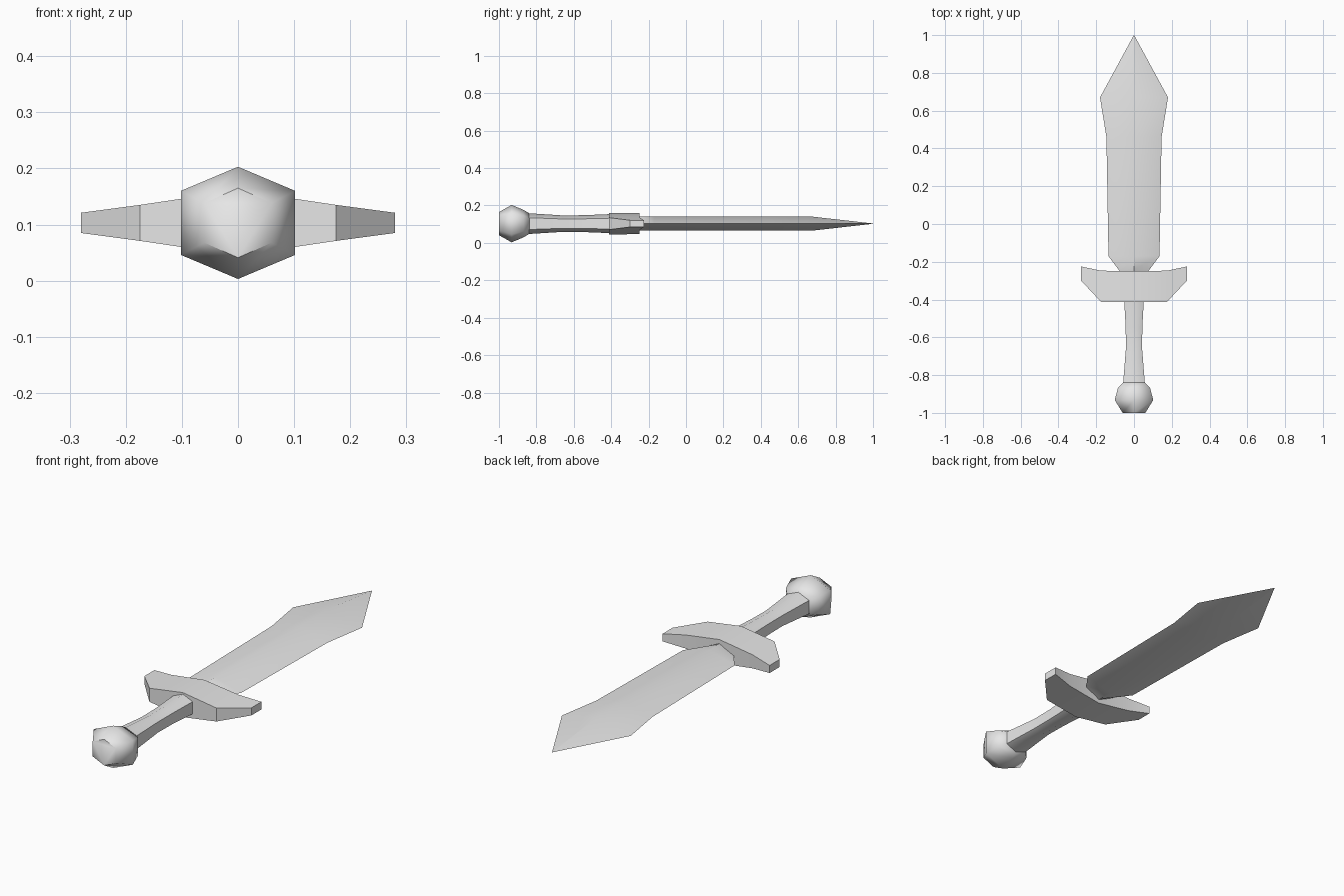
import bpy
import bmesh
import math
from mathutils import Vector

MID = 0.103  # height of the sword's centre line

cube = bpy.data.objects.get("Cube")
if cube:
    bpy.data.objects.remove(cube, do_unlink=True)

steel = bpy.data.materials.new("grey_metal")
steel.use_nodes = True
grey = (0.8, 0.8, 0.8, 1)
steel.diffuse_color = grey
steel.node_tree.nodes["Principled BSDF"].inputs["Base Color"].default_value = grey


def loft(name, rings, smooth_angle):
    """Skin a row of equal-sized point rings and cap both ends."""
    bm = bmesh.new()
    loops = [[bm.verts.new(Vector(p)) for p in ring] for ring in rings]
    for a, b in zip(loops, loops[1:]):
        for i in range(len(a)):
            j = (i + 1) % len(a)
            bm.faces.new((a[i], a[j], b[j], b[i]))
    bm.faces.new(loops[0])
    bm.faces.new(loops[-1])
    bmesh.ops.remove_doubles(bm, verts=bm.verts, dist=0.0005)
    bmesh.ops.recalc_face_normals(bm, faces=bm.faces)
    mesh = bpy.data.meshes.new(name)
    bm.to_mesh(mesh)
    bm.free()
    mesh.materials.append(steel)
    obj = bpy.data.objects.new(name, mesh)
    bpy.context.collection.objects.link(obj)
    bpy.ops.object.select_all(action='DESELECT')
    obj.select_set(True)
    bpy.context.view_layer.objects.active = obj
    bpy.ops.object.shade_smooth_by_angle(angle=math.radians(smooth_angle))
    return obj


def hexagon(y, rx, rz):
    """Six-sided ring with a corner at top and bottom."""
    k = 0.57 * rz
    return [(x, y, MID + z) for x, z in
            ((0, rz), (rx, k), (rx, -k), (0, -rz), (-rx, -k), (-rx, k))]


def diamond(y, rx, rz):
    return [(0, y, MID + rz), (rx, y, MID), (0, y, MID - rz), (-rx, y, MID)]


def guard_section(x, y0, y1, h0, h1):
    return [(x, y0, MID + h0), (x, y1, MID + h1),
            (x, y1, MID - h1), (x, y0, MID - h0)]


# Faceted round pommel
loft("pommel", [hexagon(-1.0, 0.06, 0.062), hexagon(-0.932, 0.102, 0.1),
                hexagon(-0.868, 0.085, 0.073), hexagon(-0.838, 0.057, 0.055)], 60)

# Waisted grip
loft("grip", [hexagon(-0.85, 0.058, 0.056), hexagon(-0.66, 0.043, 0.044),
              hexagon(-0.55, 0.044, 0.045), hexagon(-0.40, 0.052, 0.051)], 65)

# Crossguard with swept, tapering arms
arm = [(0.28, -0.30, -0.225, 0.018, 0.018),
       (0.175, -0.412, -0.247, 0.032, 0.032)]
sections = [guard_section(-x, *rest) for x, *rest in arm]
sections.append(guard_section(0, -0.412, -0.25, 0.058, 0.056))
sections += [guard_section(x, *rest) for x, *rest in reversed(arm)]
loft("crossguard", sections, 30)

# Leaf-shaped blade with a central ridge
loft("blade", [diamond(-0.27, 0.06, 0.036), diamond(-0.24, 0.083, 0.038),
               diamond(-0.17, 0.135, 0.038), diamond(0.46, 0.146, 0.038),
               diamond(0.67, 0.18, 0.038), diamond(1.0, 0, 0)][:-1]
     + [diamond(1.0, 0.0008, 0.0008)], 35)
